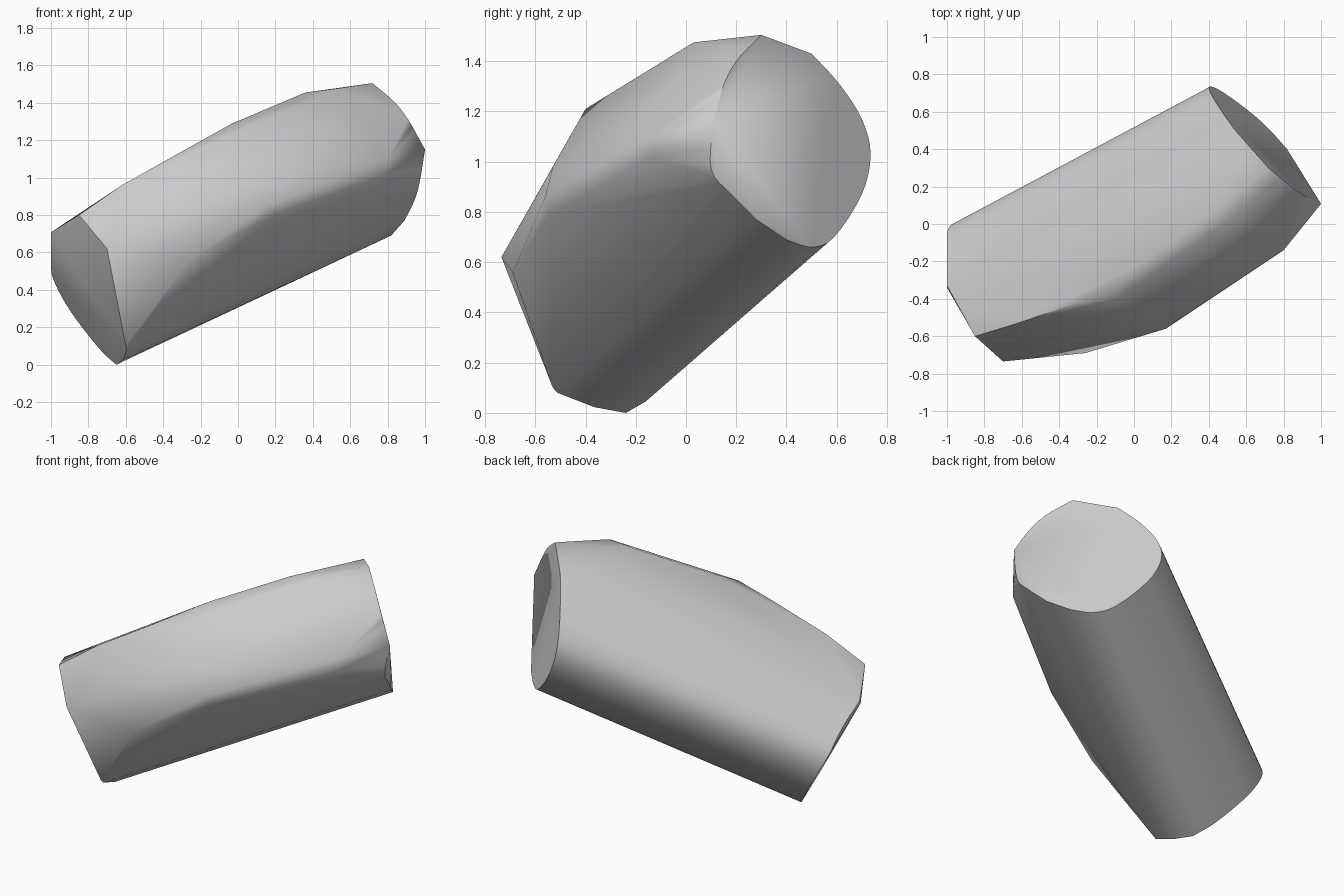
import bpy, bmesh, math
from mathutils import Vector

cube = bpy.data.objects.get("Cube")
if cube:
    bpy.data.objects.remove(cube, do_unlink=True)

AXIS = Vector((1, 0.533, 0.465))
LOWER_NORMAL = Vector((0.19, 0.0695, 0.1065))


def rounded(points, steps=4):
    """Catmull-Rom curve through the points, ends kept."""
    pts = [Vector(p) for p in points]
    pts = [2 * pts[0] - pts[1]] + pts + [2 * pts[-1] - pts[-2]]
    out = []
    for a, b, c, d in zip(pts, pts[1:], pts[2:], pts[3:]):
        for i in range(steps):
            t = i / steps
            out.append(0.5 * (2 * b + (c - a) * t + (2 * a - 5 * b + 4 * c - d) * t * t
                              + (3 * b - a - 3 * c + d) * t ** 3))
    return out + [pts[-2]]


def upper_cap(p):
    """Place a (y, z) outline point on the upper end plane."""
    y, z = p
    return Vector((1.376 - 0.974 * y - 0.243 * z, y, z))


def lower_cap(p):
    """Slide a point along the bar to the lower end plane."""
    q = p - AXIS * ((LOWER_NORMAL.dot(p) + 0.14) / LOWER_NORMAL.dot(AXIS))
    return Vector((max(q.x, -1.0), q.y, max(q.z, 0.0)))


# Back and underside: one rounded outline, swept between both end planes
outline = [upper_cap(p) for p in rounded([
    (0.50, 1.43), (0.61, 1.31), (0.70, 1.17), (0.735, 1.03), (0.70, 0.87),
    (0.59, 0.70), (0.50, 0.66), (0.40, 0.69)])]
outline.append(Vector((0.89, 0.28, 0.77)))
points = outline + [lower_cap(p) for p in outline]

# Upper end: arc along the front
points += [upper_cap(p) for p in rounded([
    (0.108, 1.15), (0.14, 1.28), (0.20, 1.40), (0.30, 1.505)])]
points += rounded([(0.89, 0.28, 0.77), (0.94, 0.18, 0.87),
                   (0.97, 0.10, 0.97), (1.0, 0.108, 1.15)])

# Lower end: chipped corners
corners = [(-1.0, -0.34, 0.69), (-0.65, -0.24, 0.0), (-0.60, -0.53, 0.10),
           (-0.70, -0.735, 0.62), (-0.85, -0.60, 0.80)]

# Swollen front and top ridges
ridges = [
    (-0.26, -0.69, 0.56), (0.17, -0.56, 0.86), (0.17, -0.545, 0.79), (0.10, -0.53, 0.98),
    (0.80, -0.14, 1.10), (0.80, -0.14, 1.02),
    (-0.62, -0.53, 0.96), (-0.30, -0.42, 1.14), (-0.09, -0.40, 1.21),
    (-0.03, -0.25, 1.29), (0.36, 0.02, 1.455), (0.52, 0.03, 1.475)]
points += [Vector(p) for p in corners + ridges]

bm = bmesh.new()
for p in points:
    bm.verts.new(p)
bmesh.ops.remove_doubles(bm, verts=bm.verts[:], dist=0.004)
bmesh.ops.convex_hull(bm, input=bm.verts[:])
loose = [v for v in bm.verts if not v.link_faces]
bmesh.ops.delete(bm, geom=loose, context='VERTS')
bmesh.ops.dissolve_limit(bm, angle_limit=math.radians(1), verts=bm.verts[:], edges=bm.edges[:])
bmesh.ops.recalc_face_normals(bm, faces=bm.faces[:])

mesh = bpy.data.meshes.new("stone_bar")
bm.to_mesh(mesh)
bm.free()
bar = bpy.data.objects.new("stone_bar", mesh)
bpy.context.collection.objects.link(bar)

# Plain grey
grey = bpy.data.materials.new("stone_grey")
grey.use_nodes = True
colour = (0.6, 0.6, 0.6, 1)
grey.diffuse_color = colour
grey.node_tree.nodes["Principled BSDF"].inputs["Base Color"].default_value = colour
mesh.materials.append(grey)

bpy.ops.object.select_all(action='DESELECT')
bar.select_set(True)
bpy.context.view_layer.objects.active = bar
bpy.ops.object.shade_smooth_by_angle(angle=math.radians(42))
